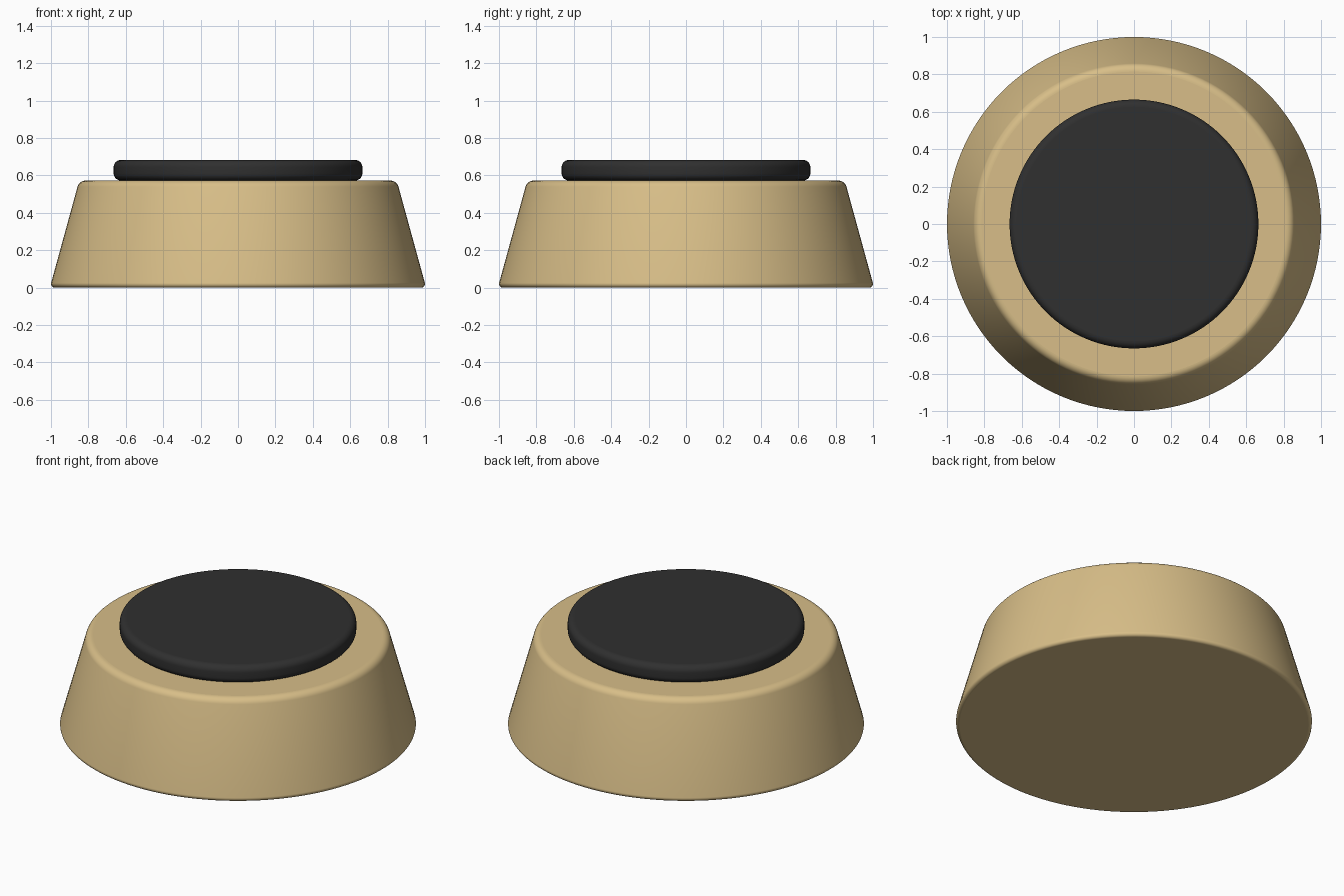
import bpy, bmesh, math
from mathutils import Vector

if "Cube" in bpy.data.objects:
    bpy.data.objects.remove(bpy.data.objects["Cube"])


def material(name, rgb):
    m = bpy.data.materials.new(name)
    m.diffuse_color = (*rgb, 1)
    m.use_nodes = True
    m.node_tree.nodes["Principled BSDF"].inputs["Base Color"].default_value = m.diffuse_color
    return m


def fillet(prev, corner, nxt, r, steps=8):
    """Arc points rounding one profile corner with radius r."""
    p, c, n = Vector(prev), Vector(corner), Vector(nxt)
    a, b = (p - c).normalized(), (n - c).normalized()
    half = a.angle(b) / 2
    centre = c + (a + b).normalized() * r / math.sin(half)
    start = c + a * r / math.tan(half) - centre
    end = c + b * r / math.tan(half) - centre
    turn = start.angle(end)
    return [centre + (start * math.sin((1 - t) * turn) + end * math.sin(t * turn)) / math.sin(turn)
            for t in (i / steps for i in range(steps + 1))]


def rounded_disc(name, z0, z1, r0, r1, f0, f1, mat, segments=128):
    """Solid of revolution: tapered disc with rounded bottom and top rims."""
    profile = (fillet((0, z0), (r0, z0), (r1, z1), f0)
               + fillet((r0, z0), (r1, z1), (0, z1), f1))
    bm = bmesh.new()
    rings = []
    for r, z in profile:
        rings.append([bm.verts.new((r * math.cos(a), r * math.sin(a), z))
                      for a in (2 * math.pi * i / segments for i in range(segments))])
    for lo, hi in zip(rings, rings[1:]):
        for i in range(segments):
            j = (i + 1) % segments
            bm.faces.new((lo[i], lo[j], hi[j], hi[i])).smooth = True
    # flat caps
    bm.faces.new(rings[0][::-1])
    bm.faces.new(rings[-1])
    mesh = bpy.data.meshes.new(name)
    bm.to_mesh(mesh)
    bm.free()
    mesh.materials.append(mat)
    obj = bpy.data.objects.new(name, mesh)
    bpy.context.collection.objects.link(obj)
    return obj


gold = material("warm gold", (0.686, 0.515, 0.246))
black = material("soft black", (0.029, 0.029, 0.029))

# tapered knob body
rounded_disc("body", 0.0, 0.572, 1.006, 0.849, 0.02, 0.045, gold)
# rubber pad on top
rounded_disc("top_pad", 0.573, 0.682, 0.665, 0.665, 0.038, 0.038, black)
